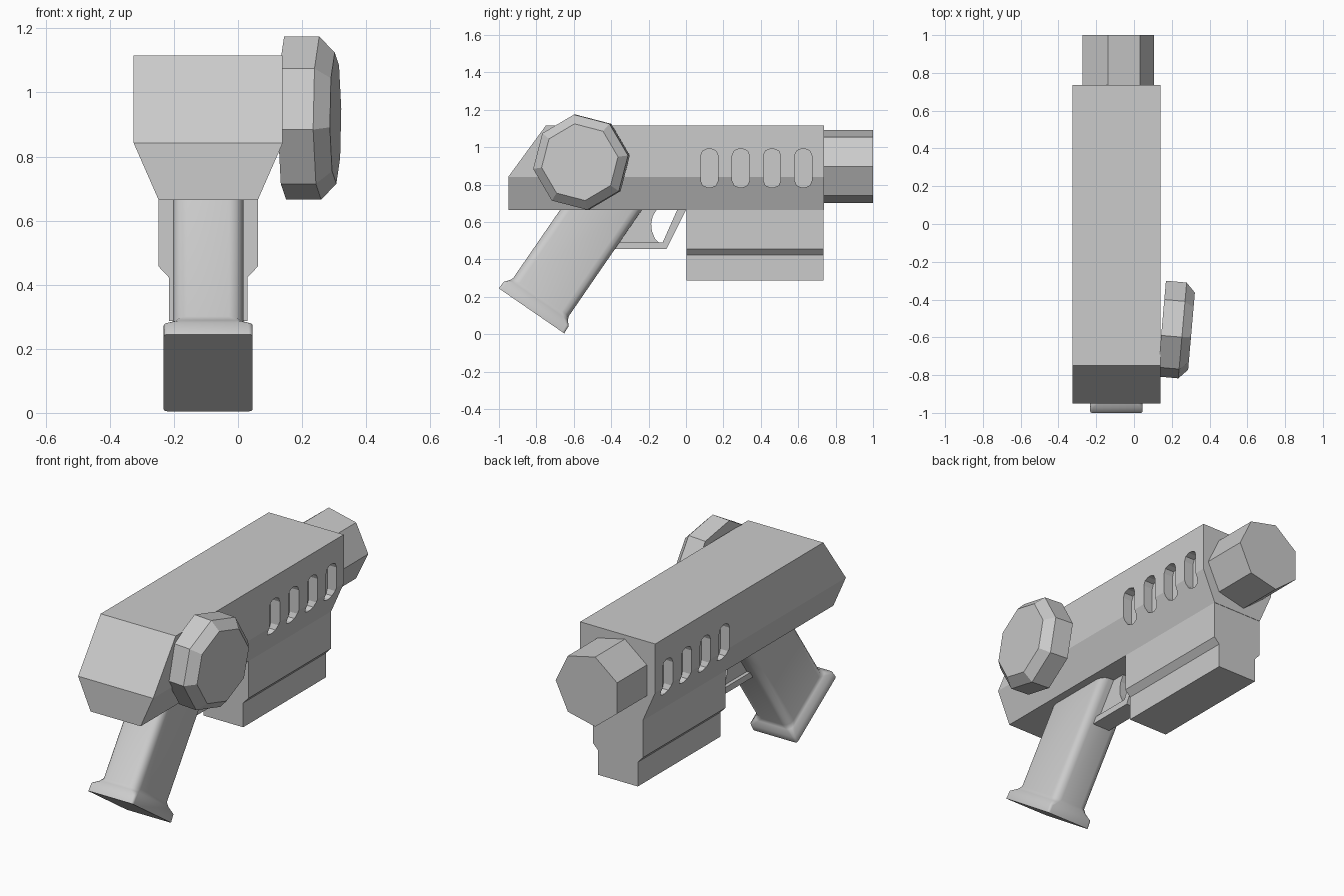
import bpy, bmesh, math
from mathutils import Vector

if "Cube" in bpy.data.objects:
    bpy.data.objects.remove(bpy.data.objects["Cube"])

CX = -0.093  # centre plane of the body


def finish(name, bm):
    bmesh.ops.recalc_face_normals(bm, faces=bm.faces)
    me = bpy.data.meshes.new(name)
    bm.to_mesh(me)
    bm.free()
    ob = bpy.data.objects.new(name, me)
    bpy.context.collection.objects.link(ob)
    return ob


def loft(bm, rings):
    """Skin a list of equal-length point rings and cap both ends."""
    vs = [[bm.verts.new(p) for p in r] for r in rings]
    n = len(vs[0])
    for a, b in zip(vs, vs[1:]):
        for i in range(n):
            j = (i + 1) % n
            bm.faces.new((a[i], a[j], b[j], b[i]))
    bm.faces.new(vs[0])
    bm.faces.new(vs[-1])
    return vs


def along_y(pts, y):
    return [(CX + x, y, z) for x, z in pts]


def along_x(pts, x):
    return [(CX + x, y, z) for y, z in pts]


def mirrored(half):
    return half + [(-x, z) for x, z in reversed(half)]


def smooth(ob, angle):
    bpy.context.view_layer.objects.active = ob
    ob.select_set(True)
    bpy.ops.object.shade_smooth_by_angle(angle=math.radians(angle))
    ob.select_set(False)


# Main body: tapered section with a sloped rear top
section = mirrored([(0.155, 0.665), (0.2325, 0.842), (0.2325, 1.115)])
bm = bmesh.new()
front, back = loft(bm, [along_y(section, -0.95), along_y(section, 0.737)])
for v in front:
    if v.co.z > 1:
        v.co.y = -0.75
bmesh.ops.connect_verts(bm, verts=[front[1], front[4]])
body = finish("body", bm)

# Vent slots: recessed into both sides
bm = bmesh.new()
slot = []
for cy, cz, start in ((0.01, 0.067, 0), (-0.01, 0.067, 90), (-0.01, -0.067, 180), (0.01, -0.067, 270)):
    for k in range(3):
        a = math.radians(start + 45 * k)
        slot.append((cy + 0.036 * math.cos(a), cz + 0.036 * math.sin(a)))
for y in (0.125, 0.293, 0.46, 0.627):
    pts = [(y + a, 0.888 + b) for a, b in slot]
    for s in (-1, 1):
        loft(bm, [along_x(pts, s * 0.175), along_x(pts, s * 0.3)])
cutter = finish("vent_cutter", bm)
cutter.hide_render = True
mod = body.modifiers.new("vents", "BOOLEAN")
mod.object = cutter
mod.operation = "DIFFERENCE"
mod.solver = "EXACT"
bpy.context.view_layer.objects.active = body
bpy.ops.object.modifier_apply(modifier=mod.name)
bpy.data.objects.remove(cutter)

# Block hanging below the front half of the body
bm = bmesh.new()
section = mirrored([(0.123, 0.287), (0.123, 0.423), (0.155, 0.457), (0.155, 0.67)])
loft(bm, [along_y(section, 0.003), along_y(section, 0.735)])
finish("lower_block", bm)

# Seven-sided barrel
bm = bmesh.new()
ring = [(0.2 * math.cos(math.tau * i / 7), 0.897 + 0.2 * math.sin(math.tau * i / 7)) for i in range(7)]
loft(bm, [along_y(ring, 0.7), along_y(ring, 1.0)])
finish("barrel", bm)

# Raked grip with flared foot
up, fore = Vector((0, 0.567, 0.824)), Vector((0, 0.824, -0.567))
foot = Vector((CX, -0.826, 0.125))


def grip_ring(t, d, w, r):
    out = []
    for sx, sd, start in ((1, 1, 0), (-1, 1, 90), (-1, -1, 180), (1, -1, 270)):
        for k in range(4):
            a = math.radians(start + 30 * k)
            x = sx * (w - r) + r * math.cos(a)
            f = sd * (d - r) + r * math.sin(a)
            out.append(foot + up * t + fore * f + Vector((x, 0, 0)))
    return out


bm = bmesh.new()
loft(bm, [grip_ring(0, 0.212, 0.139, 0.012), grip_ring(0.045, 0.21, 0.139, 0.015),
          grip_ring(0.07, 0.188, 0.117, 0.03), grip_ring(0.09, 0.18, 0.11, 0.045),
          grip_ring(0.8, 0.18, 0.11, 0.045)])
smooth(finish("grip", bm), 50)

# Trigger guard and trigger
guard = [(-0.45, 0.455), (-0.105, 0.455), (0.003, 0.67), (-0.045, 0.67), (-0.125, 0.49), (-0.45, 0.49)]
trigger = [(-0.4, 0.48), (-0.135, 0.48), (-0.165, 0.51), (-0.182, 0.55), (-0.186, 0.59),
           (-0.178, 0.63), (-0.155, 0.67), (-0.4, 0.67)]
for name, pts, w in (("trigger_guard", guard, 0.055), ("trigger", trigger, 0.035)):
    bm = bmesh.new()
    loft(bm, [along_x(pts, -w), along_x(pts, w)])
    finish(name, bm)

# Eight-sided side knob, turned slightly to the rear
tilt = math.radians(5)
axis = Vector((math.cos(tilt), -math.sin(tilt), 0))
side = Vector((math.sin(tilt), math.cos(tilt), 0))
base = Vector((0.147, -0.554, 0.92))
bm = bmesh.new()
rings = []
for t, r in ((0, 0.257), (0.11, 0.257), (0.158, 0.207)):
    angles = [math.radians(8 + 45 * i) for i in range(8)]
    rings.append([base + axis * t + side * (r * math.cos(a)) + Vector((0, 0, r * math.sin(a))) for a in angles])
loft(bm, rings)
finish("side_knob", bm)
